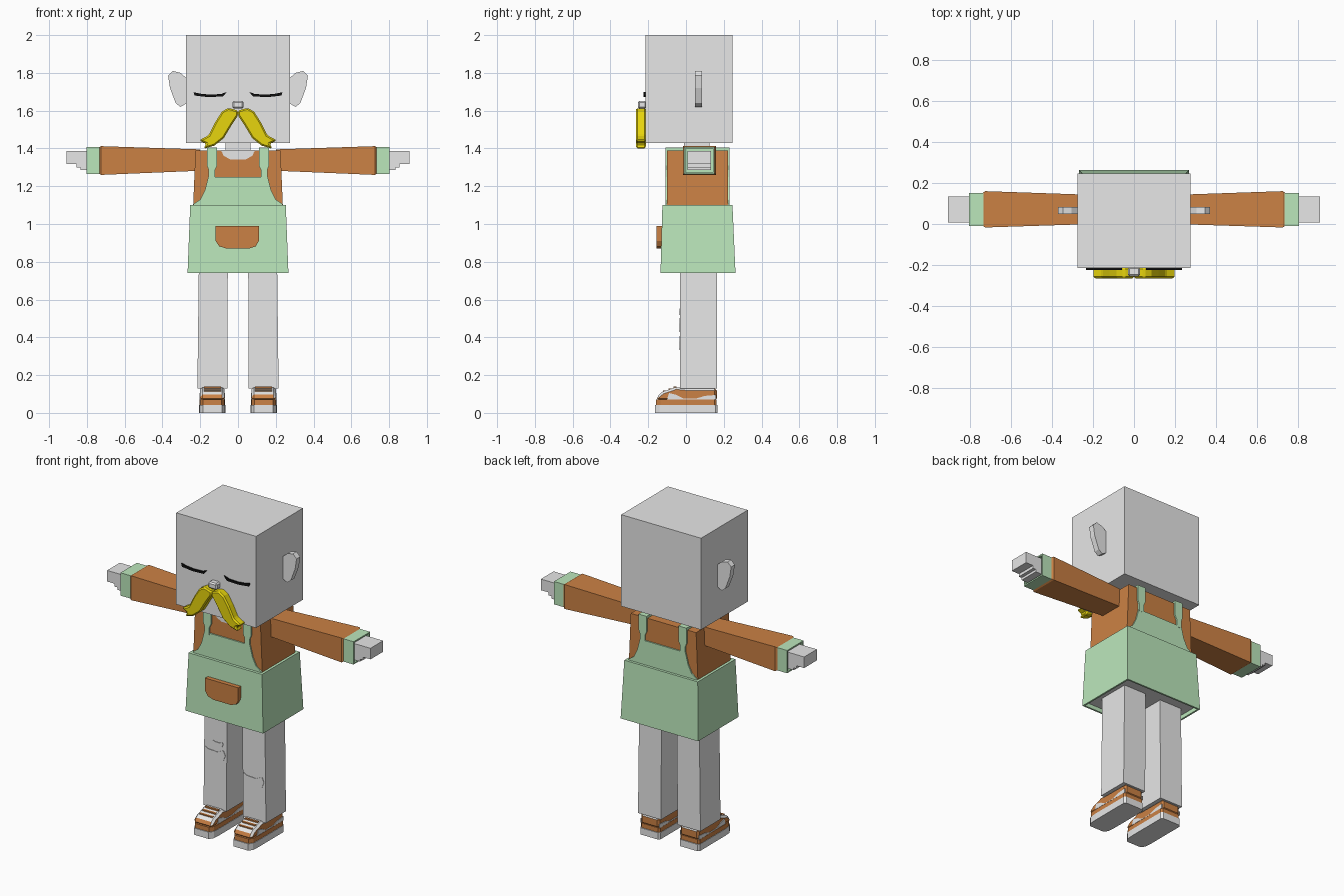
import bpy, bmesh

cube = bpy.data.objects.get("Cube")
if cube:
    bpy.data.objects.remove(cube, do_unlink=True)


def material(name, r, g, b):
    m = bpy.data.materials.new(name)
    m.use_nodes = True
    m.diffuse_color = (r, g, b, 1)
    m.node_tree.nodes["Principled BSDF"].inputs["Base Color"].default_value = (r, g, b, 1)
    return m


GREY = material("light grey", 0.8, 0.8, 0.8)
ORANGE = material("orange brown", 0.6, 0.22, 0.058)
GREEN = material("soft green", 0.5, 0.8, 0.5)
YELLOW = material("mustard yellow", 0.8, 0.66, 0.004)
BLACK = material("black", 0.005, 0.005, 0.005)


def finish(name, bm, *mats):
    bmesh.ops.recalc_face_normals(bm, faces=bm.faces)
    mesh = bpy.data.meshes.new(name)
    bm.to_mesh(mesh)
    bm.free()
    for m in mats:
        mesh.materials.append(m)
    ob = bpy.data.objects.new(name, mesh)
    bpy.context.collection.objects.link(ob)
    return ob


def loft(rings):
    """Skin a list of equal-length point rings and cap both ends."""
    bm = bmesh.new()
    rows = [[bm.verts.new(p) for p in ring] for ring in rings]
    n = len(rows[0])
    for a, b in zip(rows, rows[1:]):
        for i in range(n):
            j = (i + 1) % n
            bm.faces.new((a[i], a[j], b[j], b[i]))
    bm.faces.new(rows[0])
    bm.faces.new(rows[-1])
    bmesh.ops.recalc_face_normals(bm, faces=bm.faces)
    return bm


def place(axis, t, u, v):
    return {"x": (t, u, v), "y": (u, t, v), "z": (u, v, t)}[axis]


def prism(name, pts, axis, a, b, mat, bevel=0):
    """Extrude an outline along one axis from a to b."""
    ob = finish(name, loft([[place(axis, t, u, v) for u, v in pts] for t in (a, b)]), mat)
    if bevel:
        mod = ob.modifiers.new("soft edge", "BEVEL")
        mod.width, mod.segments = bevel, 1
    return ob


def rect(u0, u1, v0, v1):
    return [(u0, v0), (u1, v0), (u1, v1), (u0, v1)]


def box(name, x0, x1, y0, y1, z0, z1, mat, bevel=0):
    return prism(name, rect(x0, x1, y0, y1), "z", z0, z1, mat, bevel)


def taper(axis, *sections):
    return loft([[place(axis, t, u, v) for u, v in rect(*r)] for t, *r in sections])


def recess(bm, direction, rim, depth, mat_index=0):
    """Hollow the end face that points along a direction."""
    axis = [abs(c) for c in direction].index(1)
    face = max(bm.faces, key=lambda f: f.calc_center_median()[axis] * direction[axis])
    bmesh.ops.inset_region(bm, faces=[face], thickness=rim)
    new = bmesh.ops.extrude_discrete_faces(bm, faces=[face])["faces"][0]
    bmesh.ops.translate(bm, verts=new.verts, vec=[-c * depth for c in direction])
    new.material_index = mat_index


def mirrored(half):
    return half + [(-u, v) for u, v in reversed(half)]


# Head, neck and nose
box("head", -0.275, 0.275, -0.215, 0.245, 1.43, 2.0, GREY)
box("neck", -0.065, 0.065, -0.01, 0.125, 1.36, 1.44, GREY)
box("nose", -0.03, 0.03, -0.255, -0.21, 1.612, 1.652, GREY, 0.008)

# Moustache, mirrored half outline
MOUSTACHE = [(0.0, 1.6), (0.05, 1.615), (0.085, 1.595), (0.12, 1.54), (0.155, 1.47),
             (0.205, 1.443), (0.168, 1.425), (0.182, 1.398), (0.125, 1.415),
             (0.075, 1.455), (0.03, 1.53), (0.0, 1.575)]
EAR = [(0.27, 1.77), (0.305, 1.8), (0.345, 1.81), (0.37, 1.785), (0.36, 1.72),
       (0.33, 1.64), (0.305, 1.62), (0.27, 1.64)]
EYE = [(0.058, 1.7), (0.09, 1.688), (0.15, 1.685), (0.2, 1.69), (0.235, 1.698),
       (0.23, 1.68), (0.16, 1.672), (0.08, 1.675)]
STRAP = [(0.11, 1.405), (0.165, 1.405), (0.165, 1.31), (0.155, 1.285), (0.155, 1.24),
         (0.122, 1.24), (0.122, 1.285), (0.11, 1.31)]
SHOE_PRINT = [(-0.05, -0.165), (0.05, -0.165), (0.067, -0.14), (0.07, -0.09),
              (0.07, 0.155), (0.06, 0.167), (-0.06, 0.167), (-0.07, 0.155),
              (-0.07, -0.09), (-0.067, -0.14)]
UPPER = [(-0.155, 0.065), (-0.152, 0.09), (-0.125, 0.112), (-0.085, 0.125),
         (-0.05, 0.138), (-0.02, 0.132), (0.163, 0.13), (0.163, 0.065)]
PANEL = [(-0.1, 0.072), (-0.09, 0.105), (-0.05, 0.095), (-0.01, 0.075), (0.05, 0.075),
         (0.1, 0.09), (0.16, 0.095), (0.16, 0.07)]

# Torso, neckline and apron
finish("shirt", taper("z", (1.08, -0.238, 0.238, -0.1, 0.222),
                      (1.39, -0.225, 0.225, -0.1, 0.222)), ORANGE)
prism("neckline", mirrored([(0.09, 1.391), (0.075, 1.36), (0.04, 1.342)]),
      "y", -0.104, -0.098, GREY)
box("neckline_top", -0.09, 0.09, -0.104, 0.14, 1.385, 1.392, GREY)
skirt = taper("z", (0.74, -0.267, 0.267, -0.135, 0.262), (1.1, -0.253, 0.253, -0.125, 0.246))
recess(skirt, (0, 0, -1), 0.015, 0.025, 1)
finish("apron_skirt", skirt, GREEN, GREY)
BIB = mirrored([(0.157, 1.25), (0.175, 1.18), (0.2, 1.13), (0.236, 1.105), (0.236, 1.085)])
for end, y0, y1 in (("front", -0.108, -0.099), ("back", 0.221, 0.23)):
    prism(f"apron_bib_{end}", BIB, "y", y0, y1, GREEN)
prism("apron_pocket", [(-0.118, 0.99), (-0.118, 0.91), (-0.1, 0.882), (-0.06, 0.87),
                       (0.06, 0.87), (0.094, 0.882), (0.11, 0.91), (0.11, 0.99)],
      "y", -0.155, -0.125, ORANGE)

for side, s in (("left", 1), ("right", -1)):
    def flip(pts):
        return [(s * u, v) for u, v in pts]

    def span(a, b):
        return sorted((s * a, s * b))

    # Face parts
    prism(f"{side}_moustache", flip(MOUSTACHE), "y", -0.265, -0.212, YELLOW, 0.008)
    prism(f"{side}_ear", flip(EAR), "y", 0.048, 0.084, GREY)
    prism(f"{side}_closed_eye", flip(EYE), "y", -0.224, -0.214, BLACK)

    # Apron straps over the shoulder
    for end, y0, y1 in (("front", -0.109, -0.099), ("back", 0.221, 0.231)):
        prism(f"{side}_strap_{end}", flip(STRAP), "y", y0, y1, GREEN)
    box(f"{side}_strap_top", *span(0.11, 0.165), -0.109, 0.231, 1.385, 1.405, GREEN)

    # Arm, cuff and stepped hand
    sleeve = taper("x", (s * 0.2, 0.0, 0.142, 1.282, 1.395), (s * 0.725, -0.017, 0.16, 1.26, 1.412),
                   (s * 0.737, -0.008, 0.152, 1.267, 1.405))
    finish(f"{side}_sleeve", sleeve, ORANGE)
    cuff = taper("x", (s * 0.73, -0.01, 0.152, 1.265, 1.407), (s * 0.803, -0.01, 0.152, 1.265, 1.407))
    recess(cuff, (s, 0, 0), 0.012, 0.02)
    finish(f"{side}_cuff", cuff, GREEN)
    prism(f"{side}_hand", flip([(0.77, 1.285), (0.835, 1.285), (0.835, 1.3), (0.855, 1.3),
                                (0.855, 1.318), (0.907, 1.318), (0.907, 1.387), (0.77, 1.387)]),
          "y", 0.008, 0.133, GREY)

    # Leg
    x0, x1 = span(0.056, 0.215)
    t0, t1 = span(0.054, 0.207)
    finish(f"{side}_leg", taper("z", (0.128, x0, x1, -0.032, 0.165), (0.8, t0, t1, -0.032, 0.165)), GREY)

    # Shoe: sole, band, upper, side panels, toe guard and laces
    cx = s * 0.136
    foot = [(cx + u, v) for u, v in SHOE_PRINT]
    prism(f"{side}_shoe_sole", foot, "z", 0, 0.042, GREY)
    prism(f"{side}_shoe_band", [(cx + u * 0.96, v * 0.97) for u, v in SHOE_PRINT],
          "z", 0.04, 0.07, ORANGE)
    shoe = prism(f"{side}_shoe_upper", UPPER, "x", cx - 0.064, cx + 0.064, ORANGE, 0.012)
    shoe.data.materials.append(GREY)
    for f in shoe.data.polygons:
        if f.normal.z > 0.5:
            f.material_index = 1
    for k in (-1, 1):
        prism(f"{side}_shoe_panel", PANEL, "x", cx + k * 0.062, cx + k * 0.067, GREY)
    for y, z in ((-0.115, 0.115), (-0.085, 0.126), (-0.058, 0.136)):
        box(f"{side}_shoe_lace", cx - 0.045, cx + 0.045, y - 0.007, y + 0.007, z - 0.008, z + 0.004, ORANGE)

# Knee patches
KNEE = [(-0.5, 0.45), (-0.35, 0.3), (0.1, 0.25), (0.4, 0.5), (0.5, 0.1),
        (0.4, -0.35), (0.0, -0.5), (-0.35, -0.3)]
for name, cx, cz, w, h in (("right_knee_patch", -0.133, 0.465, 0.14, 0.075),
                           ("right_small_patch", -0.113, 0.535, 0.07, 0.033),
                           ("left_knee_patch", 0.133, 0.37, 0.14, 0.075)):
    prism(name, [(cx + u * w, cz + v * h) for u, v in KNEE], "y", -0.035, -0.03, GREY)
